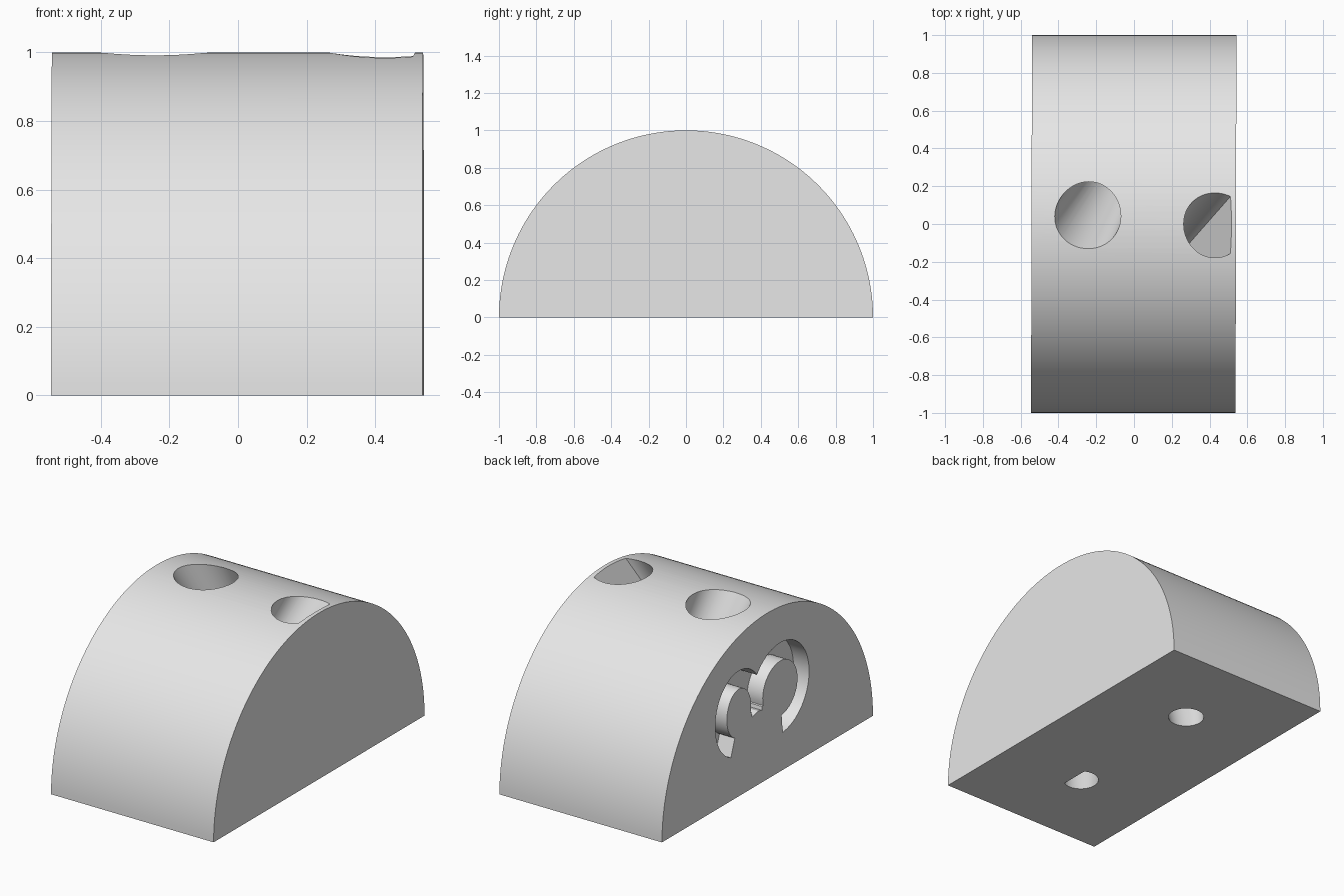
import bpy, bmesh
from math import sin, cos, pi, radians

old = bpy.data.objects.get("Cube")
if old:
    bpy.data.objects.remove(old, do_unlink=True)

grey = bpy.data.materials.new("plain_grey")
grey.use_nodes = True
grey.diffuse_color = (0.8, 0.8, 0.8, 1)
grey.node_tree.nodes["Principled BSDF"].inputs["Base Color"].default_value = (0.8, 0.8, 0.8, 1)


def loft(name, ring_a, ring_b):
    """Solid between two matching closed outlines."""
    bm = bmesh.new()
    a = [bm.verts.new(p) for p in ring_a]
    b = [bm.verts.new(p) for p in ring_b]
    bm.faces.new(a)
    bm.faces.new(b)
    for i in range(len(a)):
        j = (i + 1) % len(a)
        bm.faces.new((a[i], a[j], b[j], b[i]))
    bmesh.ops.recalc_face_normals(bm, faces=bm.faces)
    mesh = bpy.data.meshes.new(name)
    bm.to_mesh(mesh)
    bm.free()
    mesh.materials.append(grey)
    obj = bpy.data.objects.new(name, mesh)
    bpy.context.collection.objects.link(obj)
    return obj


def channel(name, top, bottom, flat):
    """Slanted tapering hole from the curved top to the base; flat trims its +x side."""
    def ring(z):
        cx, cy, r = (b + (t - b) * z for t, b in zip(top, bottom))
        angles = [2 * pi * i / 64 for i in range(64)]
        if flat < 1:  # drop the points beyond the flat, keep its two corners
            angles = [a for a in angles if cos(a) <= flat]
        return [(cx + r * cos(a), cy + r * sin(a), z) for a in angles]
    return loft(name, ring(-0.05), ring(1.05))


def groove(name, centre, radii, start, end, width=0.11, depth=0.1):
    """Curved stroke cut into the -x end; angles in degrees as seen from outside."""
    n = 32
    outline = []
    for side, steps in ((1, range(n + 1)), (-1, range(n, -1, -1))):
        for i in steps:
            a = radians(start + (end - start) * i / n)
            outline.append((centre[0] + (radii[0] + side * width / 2) * cos(a),
                            centre[1] + (radii[1] + side * width / 2) * sin(a)))
    return loft(name, [(-0.65, -v, z) for v, z in outline],
                [(-0.54 + depth, -v, z) for v, z in outline])


# Half-round block, its ends very slightly skewed
arc = [(cos(pi * i / 96), sin(pi * i / 96)) for i in range(97)]
block = loft("half_round_block",
             [(-0.5425 + 0.0025 * y, y, z) for y, z in arc],
             [(0.54 + 0.0025 * y, y, z) for y, z in arc])

# Holes through the block and the curved grooves in its end
cutters = [
    channel("round_channel", (-0.245, 0.04, 0.175), (0, 0.46, 0.1), 1),
    channel("flat_sided_channel", (0.435, 0, 0.172), (0, -0.47, 0.1), 0.5),
    groove("small_groove", (-0.27, 0.5), (0.17, 0.2), 250, -15),
    groove("large_groove", (0.12, 0.5), (0.22, 0.22), 195, -85),
]
bpy.context.view_layer.objects.active = block
for cutter in cutters:
    mod = block.modifiers.new(cutter.name, "BOOLEAN")
    mod.operation = "DIFFERENCE"
    mod.solver = "EXACT"
    mod.object = cutter
    bpy.ops.object.modifier_apply(modifier=mod.name)
    bpy.data.objects.remove(cutter, do_unlink=True)

# Smooth curved walls, crisp edges
for o in bpy.context.selected_objects:
    o.select_set(False)
block.select_set(True)
bpy.ops.object.shade_smooth_by_angle(angle=radians(30))
